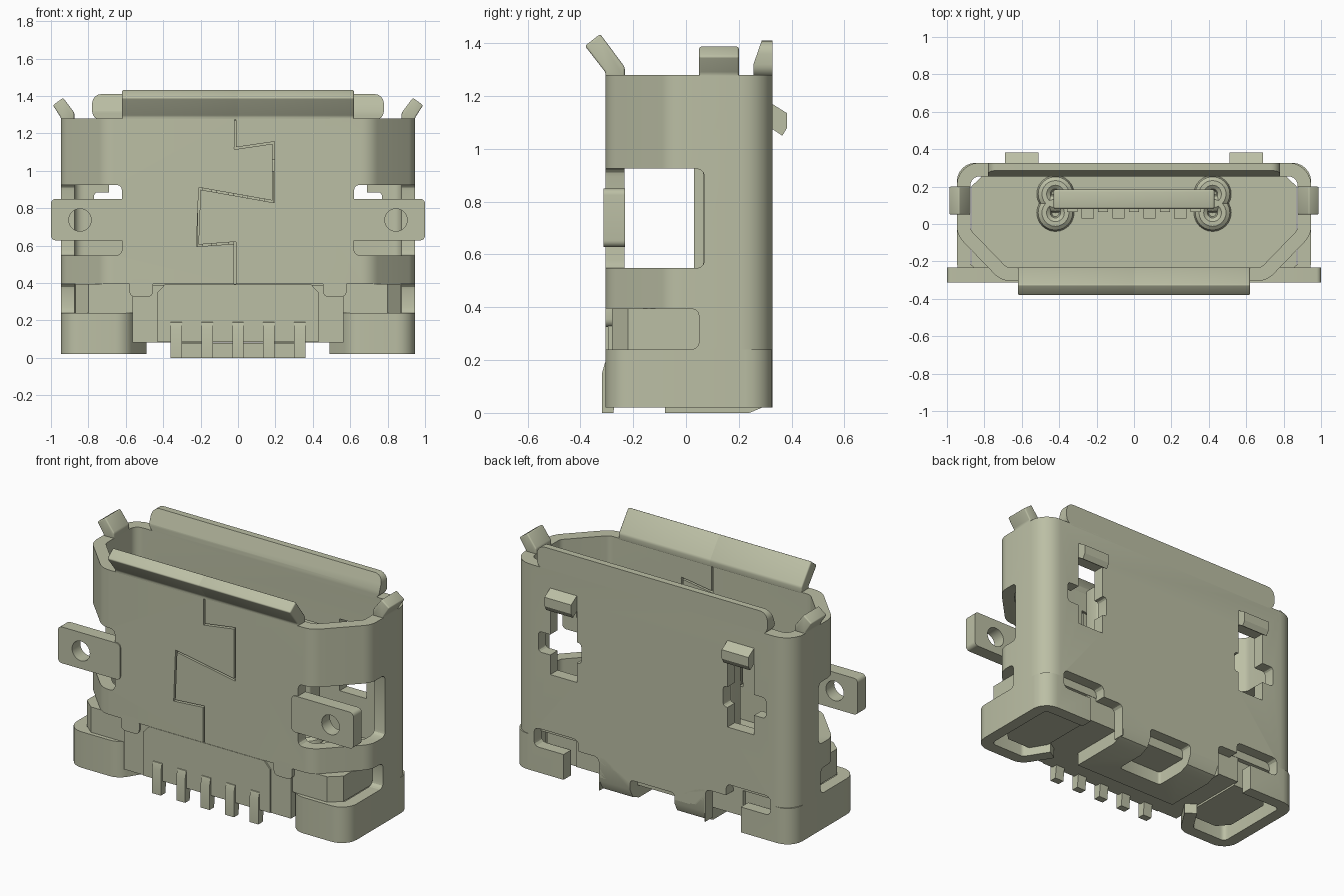
import bpy, bmesh, math
from mathutils import Vector

cube = bpy.data.objects.get("Cube")
if cube:
    bpy.data.objects.remove(cube, do_unlink=True)

METAL = bpy.data.materials.new("pale_olive_metal")
METAL.use_nodes = True
COLOUR = (0.50, 0.52, 0.375, 1)
METAL.diffuse_color = COLOUR
METAL.node_tree.nodes["Principled BSDF"].inputs["Base Color"].default_value = COLOUR
parts = []
T = 0.072  # sheet thickness


def finish(name, bm):
    bmesh.ops.recalc_face_normals(bm, faces=bm.faces[:])
    mesh = bpy.data.meshes.new(name)
    bm.to_mesh(mesh)
    bm.free()
    mesh.materials.append(METAL)
    ob = bpy.data.objects.new(name, mesh)
    bpy.context.collection.objects.link(ob)
    parts.append(ob)
    return ob


def prism(name, pts, axis, a, b, bevel=0):
    """Extrude a profile along an axis from a to b."""
    place = {"x": lambda p, d: (d, p[0], p[1]),
             "y": lambda p, d: (p[0], d, p[1]),
             "z": lambda p, d: (p[0], p[1], d)}[axis]
    bm = bmesh.new()
    lo, hi = ([bm.verts.new(place(p, d)) for p in pts] for d in (a, b))
    bm.faces.new(lo)
    bm.faces.new(hi)
    for i in range(len(pts)):
        j = (i + 1) % len(pts)
        bm.faces.new((lo[i], lo[j], hi[j], hi[i]))
    bmesh.ops.recalc_face_normals(bm, faces=bm.faces[:])
    if bevel:
        bmesh.ops.bevel(bm, geom=bm.edges[:], offset=bevel, segments=3,
                        profile=0.5, affect="EDGES", clamp_overlap=True)
    return finish(name, bm)


def rect(u0, u1, v0, v1):
    return [(u0, v0), (u1, v0), (u1, v1), (u0, v1)]


def box(name, x, y, z, bevel=0):
    return prism(name, rect(*x, *y), "z", *z, bevel)


def both(name, pts, axis, a, b, bevel=0):
    """Make a part on each side of x = 0."""
    out = []
    for side, s in (("left", 1), ("right", -1)):
        if axis == "x":
            out.append(prism(f"{side}_{name}", pts, axis, s * a, s * b, bevel))
        else:
            out.append(prism(f"{side}_{name}", [(s * u, v) for u, v in pts], axis, a, b, bevel))
    return out


def fillet(pts, r, closed=True, n=6):
    out = []
    for i, p in enumerate(pts):
        p = Vector(p)
        if not closed and i in (0, len(pts) - 1):
            out.append(p)
            continue
        u = (Vector(pts[i - 1]) - p).normalized()
        v = (Vector(pts[(i + 1) % len(pts)]) - p).normalized()
        half = u.angle(v) / 2
        centre = p + (u + v).normalized() * (r / math.sin(half))
        start = p + u * (r / math.tan(half)) - centre
        end = p + v * (r / math.tan(half)) - centre
        sweep = start.angle_signed(end)
        for k in range(n + 1):
            t = -sweep * k / n
            out.append(centre + Vector((start.x * math.cos(t) - start.y * math.sin(t),
                                        start.x * math.sin(t) + start.y * math.cos(t))))
    return out


def wall(name, pts, z0, z1, closed):
    """Sheet wall following an anticlockwise outer line, thickened inward."""
    n, bm, rings = len(pts), bmesh.new(), []
    for i, p in enumerate(pts):
        a = pts[i - 1] if closed or i else p
        b = pts[(i + 1) % n] if closed or i < n - 1 else p
        dirs = [d.normalized() for d in (p - a, b - p) if d.length > 1e-6]
        normals = [Vector((-d.y, d.x)) for d in dirs]
        m = sum(normals, Vector((0, 0))).normalized()
        q = p + m * (T / m.dot(normals[0]))
        rings.append([bm.verts.new((c.x, c.y, z)) for c, z in ((p, z0), (q, z0), (q, z1), (p, z1))])
    for i in range(n if closed else n - 1):
        r, s = rings[i], rings[(i + 1) % n]
        for k in range(4):
            bm.faces.new((r[k], s[k], s[(k + 1) % 4], r[(k + 1) % 4]))
    if not closed:
        bm.faces.new(rings[0])
        bm.faces.new(rings[-1])
    return finish(name, bm)


def cut(ob, cutters):
    for c in cutters:
        c.hide_render = True
        mod = ob.modifiers.new("cut", "BOOLEAN")
        mod.operation, mod.solver, mod.object = "DIFFERENCE", "EXACT", c
    bpy.context.view_layer.update()
    mesh = bpy.data.meshes.new_from_object(ob.evaluated_get(bpy.context.evaluated_depsgraph_get()))
    ob.modifiers.clear()
    ob.data = mesh


def discard(cutters):
    for c in cutters:
        parts.remove(c)
        bpy.data.objects.remove(c, do_unlink=True)


# Shell walls
half = [(0.71, -0.305), (0.947, -0.06), (0.947, 0.327)]
outline = half + [(-x, y) for x, y in reversed(half)]
shell = wall("shell", fillet(outline, 0.12), 0.24, 1.28, True)
half = [(0.49, -0.13), (0.60, -0.305), (0.947, -0.305), (0.947, 0.327)]
outline = half + [(-x, y) for x, y in reversed(half)]
skirt = wall("lower_skirt", fillet(outline, 0.1, False), 0.02, 0.24, False)

# Openings in the shell: side windows, front slot, rear latch windows
cutters = both("window_cutter", rect(-0.6, 0.07, 0.548, 0.925), "x", 0.62, 1.2, 0.03)
cutters.append(box("slot_cutter", (-1.2, 1.2), (-0.6, 0.05), (0.24, 0.395), 0.03))
cutters.append(box("slot_floor_cutter", (-1.2, 1.2), (-0.6, 0.01), (0.2, 0.3)))
cutters += both("latch_cutter", rect(0.51, 0.69, 0.64, 1.08), "y", 0.2, 0.5)
cutters += both("latch_wide_cutter", rect(0.48, 0.77, 0.76, 0.885), "y", 0.2, 0.5, 0.02)
# Interlocking front seam
seam = [(-0.015, 1.35), (-0.015, 1.12), (0.19, 1.15), (0.19, 0.835), (-0.205, 0.905),
        (-0.217, 0.6), (-0.017, 0.615), (-0.017, 0.35)]
for p, q in zip(seam, seam[1:]):
    p, q = Vector(p), Vector(q)
    d = (q - p).normalized() * 0.005
    w = Vector((-d.y, d.x))
    cutters.append(prism("seam_cutter", [p - d - w, q + d - w, q + d + w, p - d + w], "y", -0.4, -0.2))
cut(shell, cutters)
discard(cutters)

# Notches along the rear bottom edge, shared by both walls
cutters = both("foot_cutter", rect(0.36, 0.6, -0.1, 0.22), "y", 0.2, 0.5, 0.03)
cutters += both("hook_cutter", rect(0.5, 0.8, 0.175, 0.29), "y", 0.2, 0.5, 0.03)
cutters.append(box("strap_cutter", (-0.355, 0.355), (0.2, 0.5), (-0.1, 0.1)))
cutters.append(box("strap_window_cutter", (-0.15, 0.15), (0.05, 0.5), (-0.1, 0.14), 0.02))
cut(shell, cutters)
cut(skirt, cutters)
strap = prism("under_strap", [(-0.08, 0), (0.24, 0), (0.30, 0.025), (0.327, 0.08), (0.327, 0.24),
                              (0.255, 0.24), (0.255, 0.08), (-0.08, 0.08)], "x", -0.355, 0.355)
cut(strap, cutters[-1:])
discard(cutters)

# Flared mouth lips
both("front_lip", [(-0.305, 1.27), (-0.232, 1.27), (-0.232, 1.31), (-0.325, 1.435),
                   (-0.383, 1.39), (-0.305, 1.29)], "x", 0.008 - 0.015, 0.62, 0.008)
both("side_lip", [(0.947, 1.27), (0.875, 1.27), (0.875, 1.31), (0.935, 1.39),
                  (0.99, 1.35), (0.947, 1.285)], "y", 0.05, 0.2, 0.008)
rear = fillet([(-0.78, 1.27), (0.78, 1.27), (0.78, 1.41), (-0.78, 1.41)], 0.05)
rear_lip = prism("rear_lip", rear, "y", 0.255, 0.327)
slope = prism("lip_cutter", [(0.2, 1.30), (0.252, 1.31), (0.29, 1.42), (0.2, 1.42)], "x", -1, 1)
cut(rear_lip, [slope])
discard([slope])

# Side ears with holes
ears = both("ear", fillet(rect(0.58, 1.0, 0.628, 0.85), 0.025), "y", -0.312, -0.232)
ring = [(0.845 + 0.06 * math.cos(k * math.tau / 32), 0.737 + 0.06 * math.sin(k * math.tau / 32))
        for k in range(32)]
cutters = both("ear_cutter", ring, "y", -0.5, 0)
for ear, hole in zip(ears, cutters):
    cut(ear, [hole])
discard(cutters)

# Rear latch bumps and front hooks
both("latch_bump", [(0.26, 1.12), (0.327, 1.17), (0.383, 1.135), (0.383, 1.08),
                    (0.365, 1.05), (0.327, 1.075)], "x", 0.51, 0.69)
both("front_hook", fillet(rect(0.455, 0.58, 0.325, 0.42), 0.03), "y", -0.305, -0.235)

# Insulating body
slab = [(0.8, -0.28), (0.87, -0.22), (0.87, 0.2), (0.81, 0.258)]
prism("body_slab", slab + [(-x, y) for x, y in reversed(slab)], "z", 0.24, 0.395)
plug = [(0.62, -0.2), (0.78, -0.2), (0.84, -0.13), (0.84, 0.16), (0.78, 0.23), (0.56, 0.23), (0.56, -0.1)]
both("body_plug", plug, "z", 0.07, 0.25)
box("body_block", (-0.565, 0.565), (-0.295, 0.256), (0.082, 0.39))
prism("front_panel", [(-0.43, 0.084), (0.43, 0.084), (0.43, 0.35), (0.39, 0.393),
                      (-0.39, 0.393), (-0.43, 0.35)], "y", -0.304, -0.29)

# Tongue with contacts, ribs and rounded root collars
box("tongue", (-0.43, 0.43), (0.08, 0.185), (0.38, 1.06), 0.012)
for i in range(5):
    x = (i - 2) * 0.165
    box(f"contact_{i + 1}", (x - 0.027, x + 0.027), (0.065, 0.1), (0.38, 1.0))
    prism(f"pin_{i + 1}", [(-0.275, 0), (-0.318, 0), (-0.318, 0.15), (-0.307, 0.19),
                           (-0.285, 0.205), (-0.25, 0.205)], "x", x - 0.03, x + 0.03)
    if i < 4:
        box(f"rib_{i + 1}", (x + 0.05, x + 0.115), (0.03, 0.1), (0.38, 0.95))
for x in (-0.42, 0.42):
    for y in (0.06, 0.16):
        bpy.ops.mesh.primitive_torus_add(location=(x, y, 0.4), major_radius=0.06, minor_radius=0.04,
                                         major_segments=24, minor_segments=10)
        collar = bpy.context.object
        collar.name = "root_collar"
        collar.data.materials.append(METAL)
        parts.append(collar)

# Smooth rounded bends while keeping creases sharp
bpy.ops.object.select_all(action="DESELECT")
for ob in parts:
    ob.select_set(True)
bpy.context.view_layer.objects.active = shell
bpy.ops.object.shade_smooth_by_angle(angle=math.radians(30))
